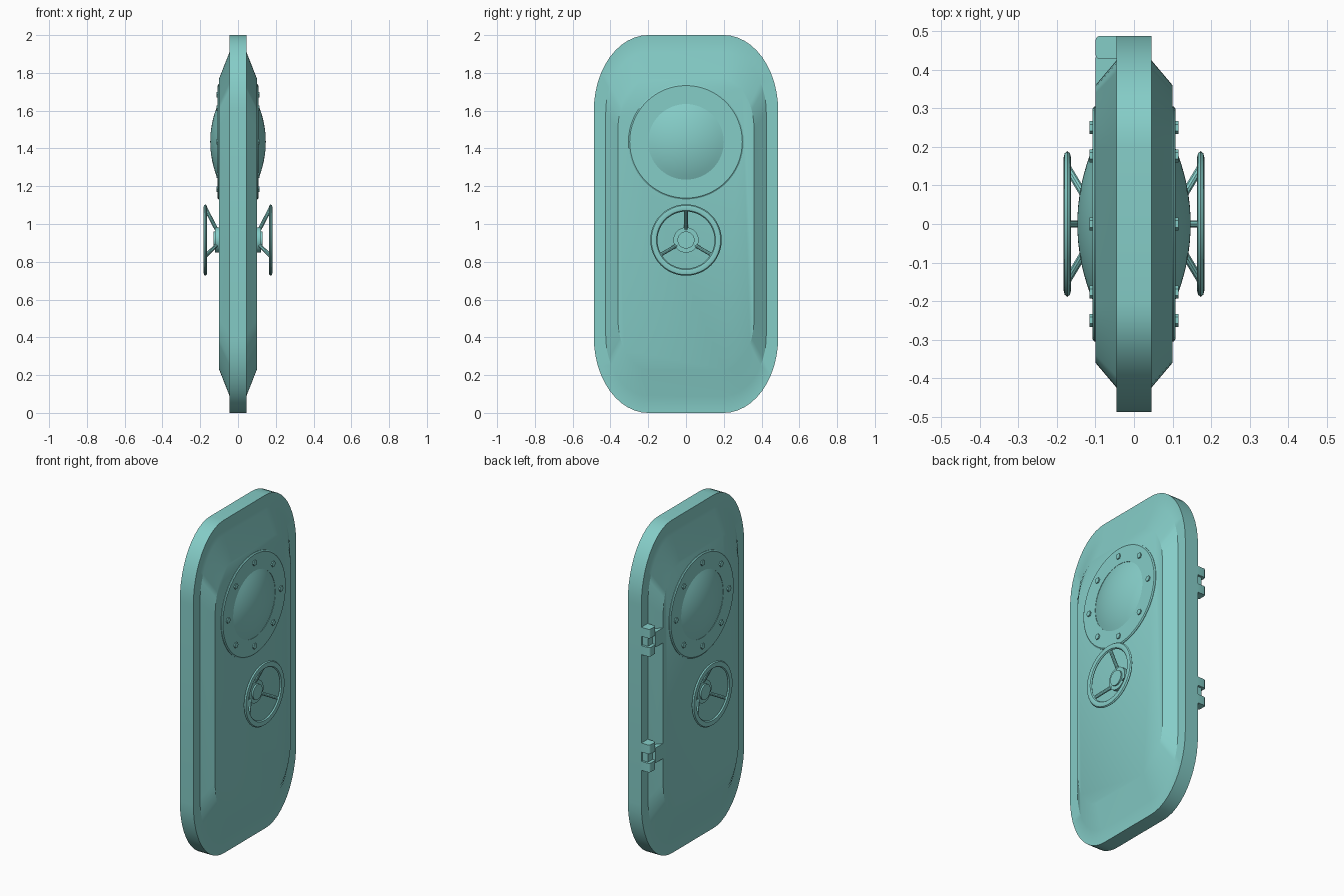
import bpy, bmesh
from math import sin, cos, pi, radians
from mathutils import Vector

if "Cube" in bpy.data.objects:
    bpy.data.objects.remove(bpy.data.objects["Cube"])

mat = bpy.data.materials.new("sea_green_paint")
mat.diffuse_color = (0.235, 0.61, 0.575, 1)
mat.use_nodes = True
mat.node_tree.nodes["Principled BSDF"].inputs["Base Color"].default_value = mat.diffuse_color


def finish(name, bm, smooth=True):
    bmesh.ops.recalc_face_normals(bm, faces=bm.faces)
    me = bpy.data.meshes.new(name)
    bm.to_mesh(me)
    bm.free()
    me.materials.append(mat)
    ob = bpy.data.objects.new(name, me)
    bpy.context.collection.objects.link(ob)
    if smooth:
        bpy.ops.object.select_all(action='DESELECT')
        ob.select_set(True)
        bpy.context.view_layer.objects.active = ob
        bpy.ops.object.shade_smooth_by_angle(angle=radians(30))
    return ob


def outline(hy, hz, ry, rz, n=12):
    """Rectangle centred on z = 1 with elliptical corners, as (y, z) points."""
    pts = []
    for q, (sy, sz) in enumerate([(1, 1), (-1, 1), (-1, -1), (1, -1)]):
        for i in range(n + 1):
            a = pi / 2 * (q + i / n)
            pts.append((sy * (hy - ry) + ry * cos(a),
                        1 + sz * (hz - rz) + rz * sin(a)))
    return pts


def loft(name, sections):
    """Capped skin through (x, outline) sections."""
    bm = bmesh.new()
    rings = [[bm.verts.new((x, y, z)) for y, z in pts] for x, pts in sections]
    for a, b in zip(rings, rings[1:]):
        for i in range(len(a)):
            j = (i + 1) % len(a)
            bm.faces.new((a[i], a[j], b[j], b[i]))
    bm.faces.new(rings[0])
    bm.faces.new(rings[-1])
    return finish(name, bm)


def lathe(name, profile, zc, yc=0, side=1, n=48, closed=False):
    """Spin (radius, x) points about the x direction."""
    bm = bmesh.new()
    rings = []
    for r, x in profile:
        if r == 0:
            rings.append([bm.verts.new((side * x, yc, zc))] * n)
        else:
            rings.append([bm.verts.new((side * x, yc + r * cos(2 * pi * i / n),
                                        zc + r * sin(2 * pi * i / n))) for i in range(n)])
    pairs = list(zip(rings, rings[1:])) + ([(rings[-1], rings[0])] if closed else [])
    for a, b in pairs:
        for i in range(n):
            j = (i + 1) % n
            quad = list(dict.fromkeys((a[i], a[j], b[j], b[i])))
            bm.faces.new(quad)
    return finish(name, bm)


def box(name, x0, x1, y0, y1, z0, z1, bevel=0):
    bm = bmesh.new()
    bmesh.ops.create_cube(bm, size=1)
    for v in bm.verts:
        v.co = ((x0 + x1) / 2 + v.co.x * (x1 - x0), (y0 + y1) / 2 + v.co.y * (y1 - y0),
                (z0 + z1) / 2 + v.co.z * (z1 - z0))
    if bevel:
        edges = [e for e in bm.edges if abs(e.verts[0].co.z - e.verts[1].co.z) > 1e-4
                 and e.verts[0].co.x < (x0 + x1) / 2]
        bmesh.ops.bevel(bm, geom=edges, offset=bevel, segments=3, affect='EDGES', profile=0.5)
    return finish(name, bm)


def rod(name, p, q, r, n=10):
    p, q = Vector(p), Vector(q)
    bm = bmesh.new()
    bmesh.ops.create_cone(bm, cap_ends=True, segments=n, radius1=r, radius2=r,
                          depth=(q - p).length)
    rot = (q - p).to_track_quat('Z', 'Y')
    for v in bm.verts:
        v.co = rot @ v.co + (p + q) / 2
    return finish(name, bm)


# Door slab with a sloped raised panel on both faces
rim = outline(0.488, 1.0, 0.288, 0.4)
foot = outline(0.425, 0.91, 0.225, 0.32)
crown = outline(0.36, 0.77, 0.16, 0.27)
loft("door_body", [(-0.1, crown), (-0.045, foot), (-0.045, rim),
                   (0.045, rim), (0.045, foot), (0.1, crown)])

WIN, WHL = 1.435, 0.915
for s, tag in ((-1, "left"), (1, "right")):
    # Porthole flange, domed glass and bolts
    lathe("porthole_flange_" + tag, [(0.305, 0.095), (0.305, 0.103), (0.298, 0.108),
                                     (0.2, 0.108), (0.2, 0.095)], WIN, side=s, n=64)
    R = (0.2 ** 2 + 0.041 ** 2) / (2 * 0.041)
    dome = [(0.2 * i / 8, 0.147 - R + (R * R - (0.2 * i / 8) ** 2) ** 0.5) for i in range(9)]
    lathe("porthole_dome_" + tag, dome + [(0.2, 0.098)], WIN, side=s, n=64)
    for k in range(8):
        a = k * pi / 4
        lathe(f"porthole_bolt_{tag}_{k}", [(0.017, 0.104), (0.017, 0.115), (0, 0.115)],
              WIN + 0.25 * sin(a), 0.25 * cos(a), s, n=6)
    # Hand wheel: rim, stepped hub and three raked spokes
    ring = [(0.17 + 0.019 * cos(i * pi / 4), 0.173 + 0.010 * sin(i * pi / 4)) for i in range(8)]
    lathe("wheel_rim_" + tag, ring, WHL, side=s, closed=True)
    lathe("wheel_hub_" + tag, [(0.067, 0.098), (0.067, 0.122), (0.045, 0.122),
                               (0.045, 0.131), (0, 0.131)], WHL, side=s, n=32)
    for k in range(3):
        a = pi / 2 + k * 2 * pi / 3
        rod(f"wheel_spoke_{tag}_{k}",
            (s * 0.108, 0.045 * cos(a), WHL + 0.045 * sin(a)),
            (s * 0.172, 0.168 * cos(a), WHL + 0.168 * sin(a)), 0.010)

# Two hinges on the back edge of the left face
for zc, tag in ((1.385, "upper"), (0.69, "lower")):
    box("hinge_leaf_" + tag, -0.1, -0.04, 0.35, 0.432, zc - 0.045, zc + 0.045)
    for dz, part in ((0.055, "top"), (-0.055, "bottom")):
        box(f"hinge_knuckle_{tag}_{part}", -0.1, -0.04, 0.428, 0.488,
            zc + dz - 0.027, zc + dz + 0.027, 0.012)
    box("hinge_pin_" + tag, -0.08, -0.04, 0.432, 0.475, zc - 0.03, zc + 0.03)
